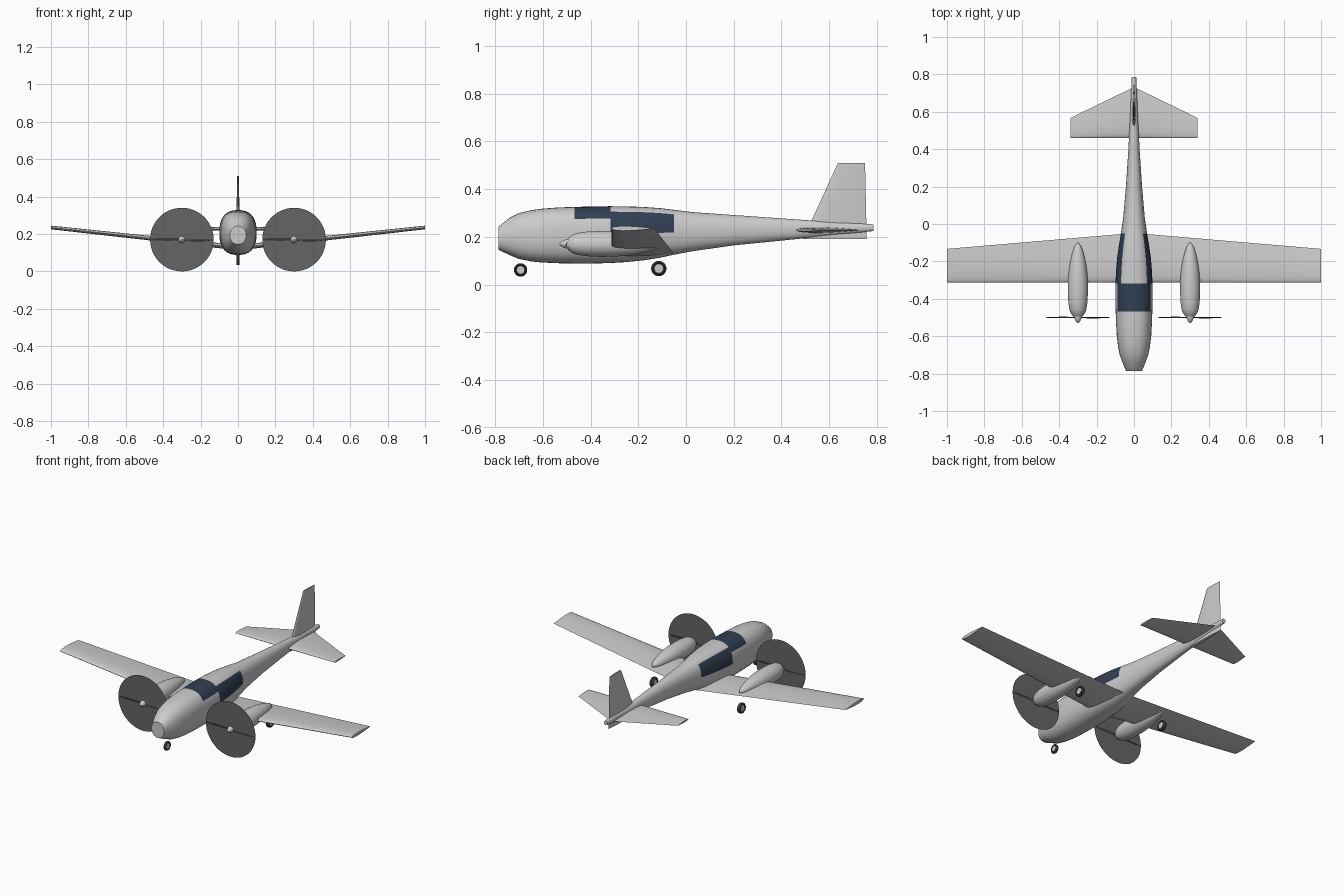
import bpy
import bmesh
from math import sin, cos, pi, radians, sqrt
from mathutils import Vector, Matrix

if "Cube" in bpy.data.objects:
    bpy.data.objects.remove(bpy.data.objects["Cube"], do_unlink=True)


def material(name, r, g, b):
    mat = bpy.data.materials.new(name)
    mat.use_nodes = True
    mat.diffuse_color = (r, g, b, 1)
    mat.node_tree.nodes["Principled BSDF"].inputs["Base Color"].default_value = (r, g, b, 1)
    return mat


PAINT = material("pale grey paint", .6, .6, .6)
GLASS = material("dark blue glass", .03, .05, .085)
BLADE = material("dark blade grey", .05, .05, .05)
BLUR = material("propeller disc grey", .13, .13, .13)
TYRE = material("black rubber", .03, .03, .03)

X, Y, Z = Vector((1, 0, 0)), Vector((0, 1, 0)), Vector((0, 0, 1))


def finish(name, bm, mats, angle=35):
    bmesh.ops.recalc_face_normals(bm, faces=bm.faces)
    mesh = bpy.data.meshes.new(name)
    bm.to_mesh(mesh)
    bm.free()
    for mat in mats:
        mesh.materials.append(mat)
    ob = bpy.data.objects.new(name, mesh)
    bpy.context.collection.objects.link(ob)
    bpy.ops.object.select_all(action="DESELECT")
    ob.select_set(True)
    bpy.context.view_layer.objects.active = ob
    bpy.ops.object.shade_smooth_by_angle(angle=radians(angle))
    return ob


def loft(name, rings, mat, rule=None, closed=False):
    """Skin a list of equal-length rings; rule(ring, segment) picks the material."""
    bm = bmesh.new()
    loops = [[bm.verts.new(p) for p in ring] for ring in rings]
    n = len(loops[0])
    pairs = list(zip(loops, loops[1:] + loops[:1] if closed else loops[1:]))
    for i, (a, b) in enumerate(pairs):
        for j in range(n):
            k = (j + 1) % n
            face = bm.faces.new((a[j], a[k], b[k], b[j]))
            face.material_index = rule(i, j) if rule else 0
    if not closed:
        bm.faces.new(loops[0])
        bm.faces.new(loops[-1])
    return finish(name, bm, [mat, GLASS] if rule else [mat])


def airfoil(lead, chord, ratio, along=Y, across=Z, steps=12):
    """Symmetric wing section starting at its leading point."""
    def half(s):
        return 5 * ratio * (.297 * sqrt(s) - .126 * s - .352 * s**2 + .284 * s**3 - .102 * s**4)
    stations = [(1 - cos(pi * i / steps)) / 2 for i in range(steps + 1)]
    lead = Vector(lead)
    upper = [lead + chord * (s * along + half(s) * across) for s in stations]
    lower = [lead + chord * (s * along - half(s) * across) for s in stations[1:-1]]
    return upper + lower[::-1]


def lathe(name, centre, profile, axis, mat, count=32, closed=False):
    """Revolve (distance, radius) pairs about an axis along x or y."""
    side = Y if axis == X else X
    c = Vector(centre)
    rings = [[c + axis * d + r * (side * cos(a) + Z * sin(a))
              for a in (2 * pi * i / count for i in range(count))] for d, r in profile]
    return loft(name, rings, mat, closed=closed)


# Fuselage: y, half width, bottom, top
stations = [
    (-.785, .043, .145, .243), (-.74, .062, .124, .279), (-.70, .076, .107, .299),
    (-.65, .086, .097, .311), (-.60, .092, .092, .318), (-.53, .096, .089, .323),
    (-.467, .098, .088, .325), (-.39, .1, .088, .327), (-.317, .099, .09, .328),
    (-.25, .096, .094, .327), (-.18, .09, .101, .325), (-.11, .08, .112, .32),
    (-.05, .07, .125, .313), (.03, .058, .14, .303), (.2, .043, .164, .291),
    (.4, .03, .184, .277), (.6, .02, .204, .263), (.785, .012, .224, .252)]
SEG = 36


def oval(y, w, low, high):
    power = 2 / (2 + 5 * min(w, .1))
    ring = []
    for i in range(SEG):
        a = 2 * pi * i / SEG
        c, s = cos(a), sin(a)
        px = w * abs(c) ** power * (1 if c > 0 else -1)
        pz = abs(s) ** power * (1 if s > 0 else -1) * (high - low) / 2
        ring.append((px, y, (high + low) / 2 + pz))
    return ring


def windows(ring, seg):
    y = (stations[ring][0] + stations[ring + 1][0]) / 2
    up = (seg + .5) * 360 / SEG
    up = min(up, 180 - up)          # angle above the waist on either side
    if -.467 < y < -.317:
        return int(up > 30)
    return int(-.317 < y < -.05 and 0 < up < 50)


loft("fuselage", [oval(*s) for s in stations], PAINT, windows)

# Flying surfaces
loft("wing", [airfoil((-1, -.313, .235), .18, .11),
              airfoil((0, -.313, .127), .265, .11),
              airfoil((1, -.313, .235), .18, .11)], PAINT)
loft("tailplane", [airfoil((-.34, .46, .228), .107, .09),
                   airfoil((0, .46, .228), .272, .09),
                   airfoil((.34, .46, .228), .107, .09)], PAINT)
loft("fin", [airfoil((0, .49, .19), .267, .08, across=X),
             airfoil((0, .637, .51), .113, .08, across=X)], PAINT)


def wheel(name, centre, radius, width):
    section = [(width * cos(a), radius * (.77 + .23 * sin(a)))
               for a in (2 * pi * i / 12 for i in range(12))]
    lathe(name + "_tyre", centre, section, X, TYRE, 24, closed=True)
    w = width * .7
    lathe(name + "_hub", centre, [(-w, radius * .6), (w, radius * .6)], X, PAINT, 24)


# Engines, propellers and main wheels on both sides
nacelle = [(-.495, .024), (-.48, .036), (-.46, .045), (-.42, .051), (-.36, .054),
           (-.3, .053), (-.25, .049), (-.2, .041), (-.15, .029), (-.12, .018), (-.1, .004)]
spinner = [(-.53, .002), (-.525, .008), (-.515, .014), (-.505, .018), (-.49, .02)]
for side, label in ((1, "left"), (-1, "right")):
    x, z = .3 * side, .17
    lathe(label + "_nacelle", (x, 0, z), nacelle, Y, PAINT)
    lathe(label + "_spinner", (x, 0, z), spinner, Y, PAINT, 20)

    for end in (-1, 1):
        pitch = Vector((0, .35 * end, 1)).normalized()
        normal = pitch.cross(X)
        blade = []
        for reach, chord in ((.01, .014), (.07, .022), (.13, .018), (.168, .008)):
            lead = Vector((x + end * reach, -.5, z)) - pitch * chord / 2
            blade.append(airfoil(lead, chord, .2, pitch, normal, 6))
        loft(label + ("_outer" if end == side else "_inner") + "_blade", blade, BLADE)

    bm = bmesh.new()
    bmesh.ops.create_circle(bm, cap_ends=True, segments=48, radius=.17,
                            matrix=Matrix.Translation((x, -.5, z)) @ Matrix.Rotation(pi / 2, 4, "X"))
    finish(label + "_propeller_disc", bm, [BLUR])

    wheel(label + "_main_wheel", (x, -.114, .067), .032, .012)

wheel("nose_wheel", (0, -.693, .061), .028, .009)
